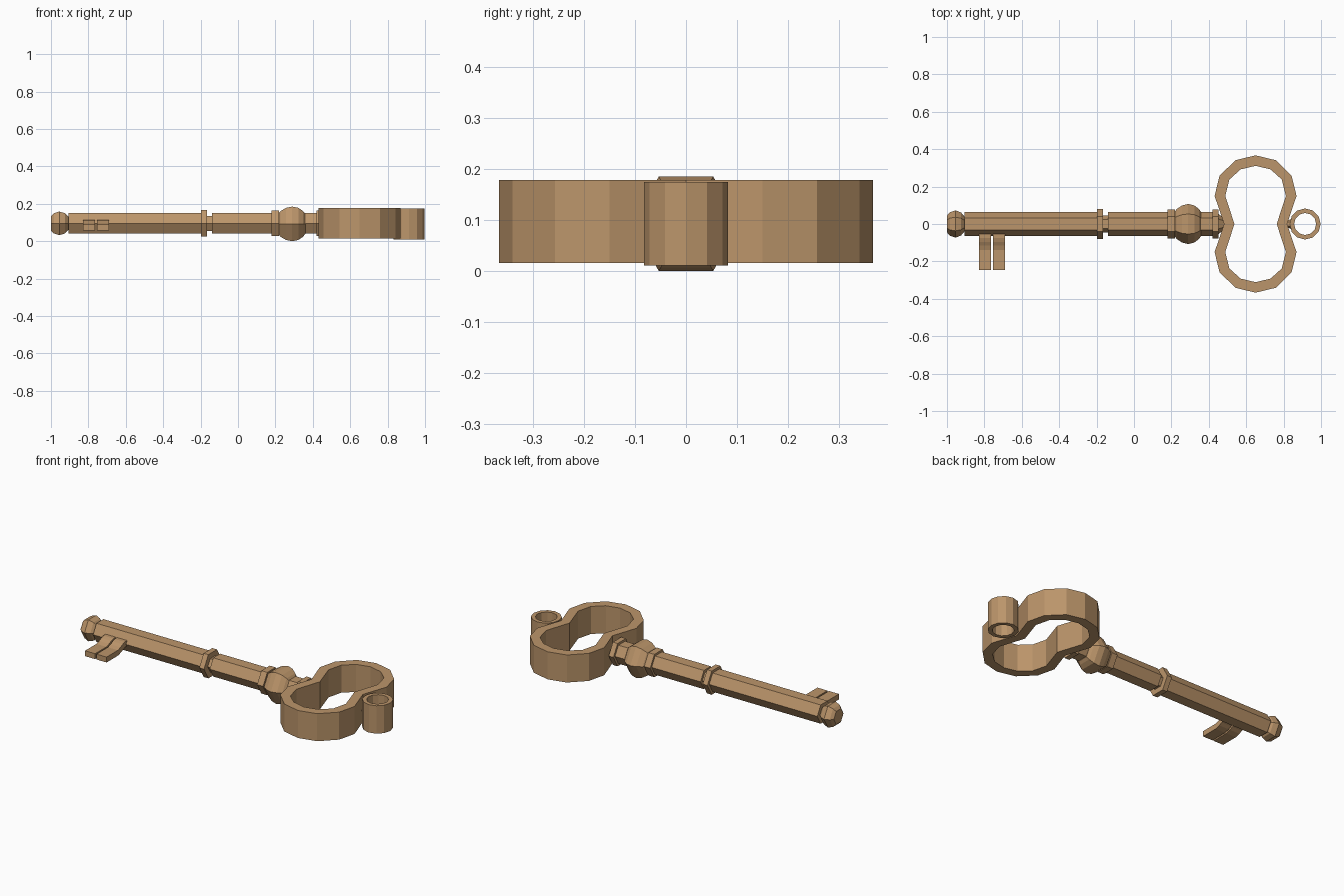
import bpy, bmesh, math

if "Cube" in bpy.data.objects:
    bpy.data.objects.remove(bpy.data.objects["Cube"])

CZ = 0.0955   # height of the key's axis

brass = bpy.data.materials.new("aged brass")
brass.diffuse_color = (0.50, 0.30, 0.145, 1)
brass.use_nodes = True
brass.node_tree.nodes["Principled BSDF"].inputs["Base Color"].default_value = brass.diffuse_color


def finish(bm, name):
    bmesh.ops.recalc_face_normals(bm, faces=bm.faces)
    me = bpy.data.meshes.new(name)
    bm.to_mesh(me)
    bm.free()
    me.materials.append(brass)
    ob = bpy.data.objects.new(name, me)
    bpy.context.collection.objects.link(ob)
    return ob


def lathe_x(name, profile, sides=6, cz=CZ):
    """Turn an (x, radius) profile around the key's axis, with flats on top and bottom."""
    bm = bmesh.new()
    rings = []
    for x, r in profile:
        rings.append([bm.verts.new((x, r * math.cos(2 * math.pi * i / sides),
                                    cz + r * math.sin(2 * math.pi * i / sides)))
                      for i in range(sides)])
    for a, b in zip(rings, rings[1:]):
        for i in range(sides):
            j = (i + 1) % sides
            bm.faces.new((a[i], a[j], b[j], b[i]))
    bm.faces.new(rings[0])
    bm.faces.new(rings[-1])
    return finish(bm, name)


def hollow(name, outer, inner, z0, z1):
    """Upright band between two matching outlines."""
    bm = bmesh.new()
    n = len(outer)
    loops = [[bm.verts.new((x, y, z)) for x, y in pts]
             for pts, z in ((outer, z0), (outer, z1), (inner, z1), (inner, z0))]
    for k in range(4):
        a, b = loops[k], loops[(k + 1) % 4]
        for i in range(n):
            j = (i + 1) % n
            bm.faces.new((a[i], a[j], b[j], b[i]))
    return finish(bm, name)


def tooth(name, x0, x1, profile):
    """Bit plate: a (y, z) side profile extruded along x."""
    bm = bmesh.new()
    f = bm.faces.new([bm.verts.new((x0, y, z)) for y, z in profile])
    ext = bmesh.ops.extrude_face_region(bm, geom=[f])
    for v in ext["geom"]:
        if isinstance(v, bmesh.types.BMVert):
            v.co.x = x1
    return finish(bm, name)


# Shaft parts
lathe_x("tip_knob", [(-1.0, 0.045), (-0.985, 0.062), (-0.955, 0.073), (-0.925, 0.062), (-0.905, 0.038)])
lathe_x("long_shaft", [(-0.925, 0.036), (-0.905, 0.036), (-0.905, 0.064), (-0.19, 0.064)])
lathe_x("middle_collar", [(-0.197, 0.081), (-0.166, 0.081)])
lathe_x("shaft_groove", [(-0.17, 0.046), (-0.135, 0.046)])
lathe_x("short_shaft", [(-0.14, 0.064), (0.19, 0.064)])
lathe_x("lower_collar", [(0.18, 0.078), (0.219, 0.078)])
lathe_x("ball", [(0.215, 0.062), (0.228, 0.080), (0.257, 0.099), (0.29, 0.107),
                 (0.323, 0.099), (0.347, 0.080), (0.36, 0.062)], cz=0.0925)
lathe_x("neck", [(0.355, 0.063), (0.43, 0.063)])
lathe_x("upper_collar", [(0.421, 0.078), (0.452, 0.078)])
lathe_x("bow_joint", [(0.45, 0.055), (0.495, 0.02)])

# Bow: quarter outlines mirrored across both axes
BX = 0.65


def quarters(q):
    """q runs from the side notch (y = 0) to the top of the lobe (x = 0)."""
    half = q + [(-x, y) for x, y in reversed(q[:-1])]
    full = half + [(x, -y) for x, y in reversed(half[1:-1])]
    return [(BX + x, y) for x, y in full]


bow_outer = quarters([(0.168, 0), (0.219, 0.15), (0.193, 0.257), (0.108, 0.341), (0, 0.367)])
bow_inner = quarters([(0.113, 0), (0.162, 0.15), (0.14, 0.238), (0.08, 0.292), (0, 0.311)])
hollow("bow", bow_outer, bow_inner, 0.015, 0.178)


# Hanging ring and its small joint
def circle(cx, r, n=12):
    return [(cx + r * math.cos(2 * math.pi * i / n), r * math.sin(2 * math.pi * i / n))
            for i in range(n)]


hollow("hanging_ring", circle(0.915, 0.083), circle(0.915, 0.059), 0.010, 0.175)
lathe_x("ring_joint", [(0.80, 0.012), (0.845, 0.028)], cz=0.0925)

# Key bit: two plates that curve down away from the shaft
top = [(-0.04, 0.115), (-0.075, 0.114), (-0.095, 0.108), (-0.115, 0.098), (-0.14, 0.090), (-0.246, 0.090)]
bottom = [(-0.246, 0.058), (-0.14, 0.058), (-0.11, 0.066), (-0.09, 0.076), (-0.07, 0.082), (-0.04, 0.083)]
for i, x in enumerate((-0.83, -0.755)):
    tooth("key_tooth_%d" % (i + 1), x, x + 0.066, top + bottom)
